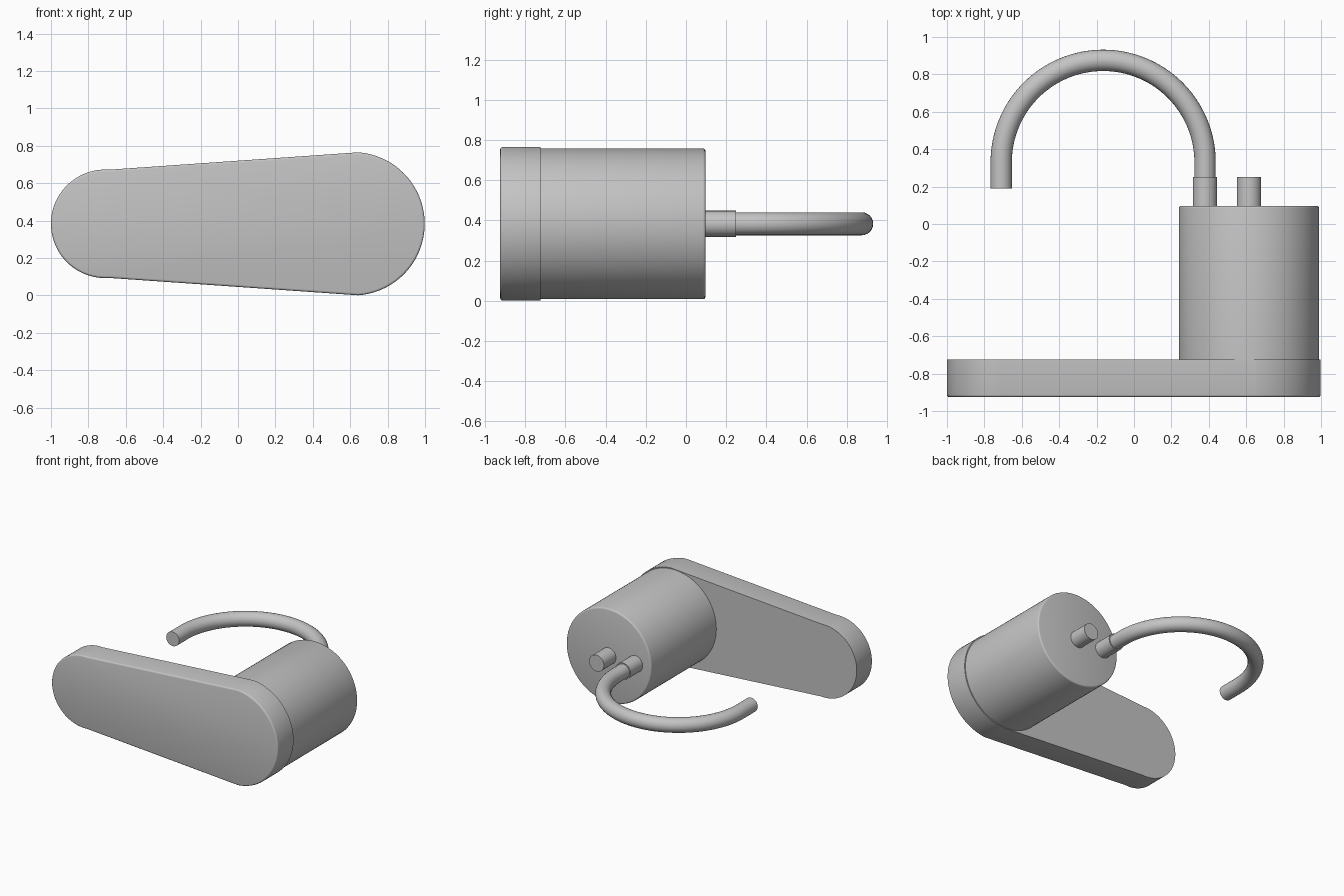
import bpy, bmesh, math

if "Cube" in bpy.data.objects:
    bpy.data.objects.remove(bpy.data.objects["Cube"], do_unlink=True)

GREY = (0.55, 0.55, 0.55, 1)
mat = bpy.data.materials.new("satin grey")
mat.use_nodes = True
mat.diffuse_color = GREY
mat.node_tree.nodes["Principled BSDF"].inputs["Base Color"].default_value = GREY

AXIS_Z = 0.383   # shared height of all centre lines
BODY_X = 0.615   # body centre
PIPE_X = 0.38    # spout outlet
FILLET = 0.012


def finish(obj):
    """Give an object its material and smooth shading with sharp edges."""
    obj.data.materials.clear()
    obj.data.materials.append(mat)
    bpy.ops.object.select_all(action='DESELECT')
    obj.select_set(True)
    bpy.context.view_layer.objects.active = obj
    bpy.ops.object.shade_smooth_by_angle(angle=math.radians(35))


def arc(cx, radius, start, end, steps):
    for i in range(steps + 1):
        a = start + (end - start) * i / steps
        yield cx + radius * math.cos(a), AXIS_Z + radius * math.sin(a)


def circle(cx, radius):
    return lambda inset: list(arc(cx, radius - inset, 0, math.tau, 96))[:-1]


def tapered_slot(big_x, big_r, small_x, small_r):
    """Outline of two circles joined by their outer tangents."""
    t = math.acos((big_r - small_r) / (big_x - small_x))

    def outline(inset):
        return (list(arc(big_x, big_r - inset, -t, t, 56)) +
                list(arc(small_x, small_r - inset, t, math.tau - t, 56)))
    return outline


def extrude(name, outline, front, back, round_front=False, round_back=False):
    """Extrude an outline along y, with an optional small fillet at each end."""
    steps = [i * math.pi / 6 for i in range(4)]
    fillet = [(FILLET * (1 - math.sin(a)), FILLET * (1 - math.cos(a))) for a in steps]
    sections = [(front + d, s) for s, d in fillet] if round_front else [(front, 0)]
    if round_front:
        sections = [(front + FILLET * (1 - math.sin(a)), FILLET * (1 - math.cos(a)))
                    for a in reversed(steps)]
    if round_back:
        sections += [(back - FILLET * (1 - math.sin(a)), FILLET * (1 - math.cos(a)))
                     for a in steps]
    else:
        sections.append((back, 0))
    bm = bmesh.new()
    rings = [[bm.verts.new((x, y, z)) for x, z in outline(inset)] for y, inset in sections]
    for lower, upper in zip(rings, rings[1:]):
        for i in range(len(lower)):
            bm.faces.new((lower[i - 1], lower[i], upper[i], upper[i - 1]))
    bm.faces.new(rings[0])
    bm.faces.new(rings[-1])
    bmesh.ops.recalc_face_normals(bm, faces=bm.faces)
    mesh = bpy.data.meshes.new(name)
    bm.to_mesh(mesh)
    bm.free()
    obj = bpy.data.objects.new(name, mesh)
    bpy.context.collection.objects.link(obj)
    finish(obj)


# Mounting plate, body and the two outlets on its back
extrude("mounting_plate", tapered_slot(BODY_X, 0.383, -0.71, 0.29), -0.925, -0.725,
        round_front=True)
extrude("body", circle(BODY_X, 0.375), -0.725, 0.097, round_back=True)
extrude("spout_collar", circle(PIPE_X, 0.065), 0.09, 0.25)
extrude("outlet_stub", circle(BODY_X, 0.065), 0.09, 0.25)

# Curved spout: short straight, half circle, short straight
BEND_X, BEND_Y, BEND_R = -0.165, 0.33, 0.545
path = [(PIPE_X, 0.2)]
for i in range(65):
    a = math.pi * i / 64
    path.append((BEND_X + BEND_R * math.cos(a), BEND_Y + BEND_R * math.sin(a)))
path.append((BEND_X - BEND_R, 0.19))

curve = bpy.data.curves.new("spout_path", 'CURVE')
curve.dimensions = '3D'
curve.bevel_depth = 0.057
curve.bevel_resolution = 10
curve.use_fill_caps = True
spline = curve.splines.new('POLY')
spline.points.add(len(path) - 1)
for point, (x, y) in zip(spline.points, path):
    point.co = (x, y, AXIS_Z, 1)
spout = bpy.data.objects.new("spout", curve)
bpy.context.collection.objects.link(spout)
bpy.ops.object.select_all(action='DESELECT')
spout.select_set(True)
bpy.context.view_layer.objects.active = spout
bpy.ops.object.convert(target='MESH')
finish(bpy.context.view_layer.objects.active)
